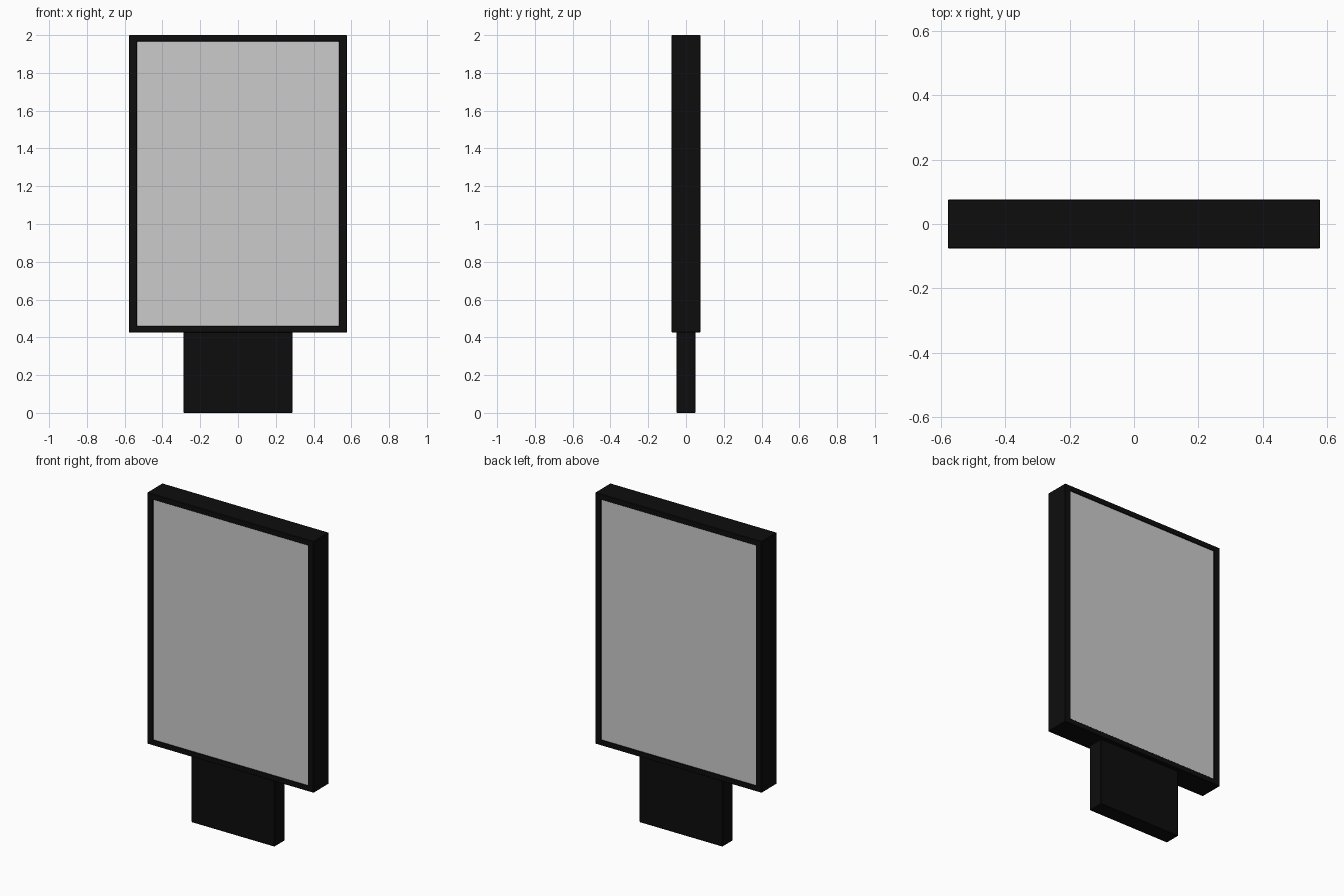
import bpy

if "Cube" in bpy.data.objects:
    bpy.data.objects.remove(bpy.data.objects["Cube"])

black = bpy.data.materials.new("black_metal")
black.diffuse_color = (0.004, 0.004, 0.004, 1)
black.use_nodes = True
black.node_tree.nodes["Principled BSDF"].inputs["Base Color"].default_value = black.diffuse_color


def box(name, x, y, z0, z1, material=None, bevel=0.0):
    """Box centred on x = y = 0 with half sizes x, y, from z0 up to z1."""
    bpy.ops.mesh.primitive_cube_add(size=2, location=(0, 0, (z0 + z1) / 2))
    ob = bpy.context.object
    ob.name = name
    ob.scale = (x, y, (z1 - z0) / 2)
    bpy.ops.object.transform_apply(location=True, rotation=False, scale=True)
    if material:
        ob.data.materials.append(material)
    if bevel:
        mod = ob.modifiers.new("soft_edges", "BEVEL")
        mod.width = bevel
        mod.segments = 1
    return ob


# Foot that carries the display
box("foot", 0.288, 0.05, 0, 0.43, black, 0.003)

# Rectangular frame with an opening right through it
X, Y, Z0, Z1 = 0.578, 0.076, 0.425, 2.0
BX, BZ = 0.043, 0.035
outer = [(-X, Z0), (X, Z0), (X, Z1), (-X, Z1)]
inner = [(-X + BX, Z0 + BZ), (X - BX, Z0 + BZ), (X - BX, Z1 - BZ), (-X + BX, Z1 - BZ)]
verts = [(x, y, z) for y in (-Y, Y) for x, z in outer + inner]
faces = []
for i in range(4):
    j = (i + 1) % 4
    faces += [(i, j, 4 + j, 4 + i),              # front border
              (8 + j, 8 + i, 12 + i, 12 + j),    # back border
              (j, i, 8 + i, 8 + j),              # outside wall
              (4 + i, 4 + j, 12 + j, 12 + i)]    # inside wall
mesh = bpy.data.meshes.new("frame")
mesh.from_pydata(verts, [], faces)
mesh.materials.append(black)
frame = bpy.data.objects.new("frame", mesh)
bpy.context.collection.objects.link(frame)
mod = frame.modifiers.new("soft_edges", "BEVEL")
mod.width = 0.003
mod.segments = 1

# Poster panel filling the opening, visible on front and back
box("poster_panel", X - BX, Y - 0.004, Z0 + BZ, Z1 - BZ)
